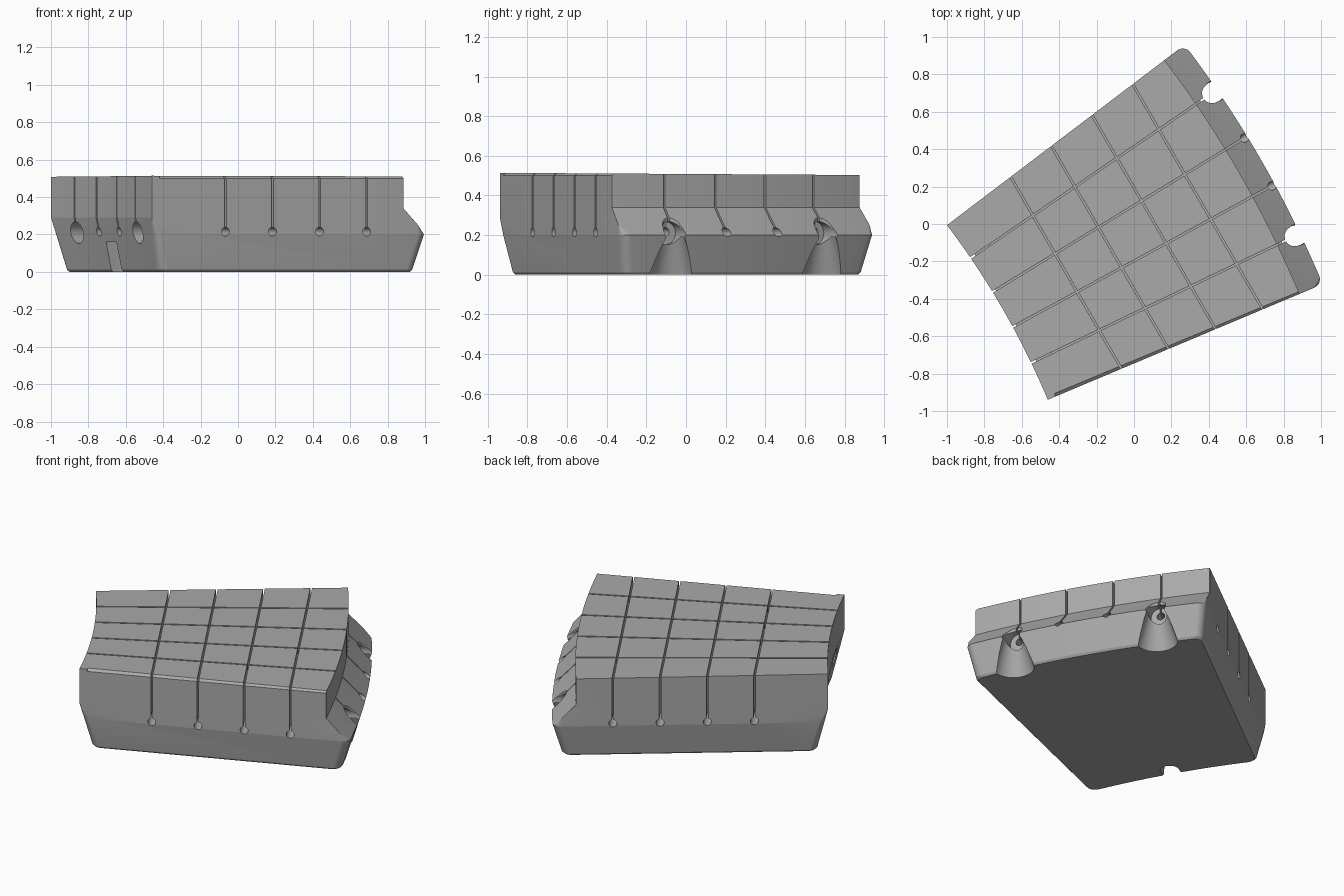
import bpy, bmesh
from math import sin, cos, pi, radians
from mathutils import Matrix, Vector

if "Cube" in bpy.data.objects:
    bpy.data.objects.remove(bpy.data.objects["Cube"], do_unlink=True)

CENTER = Vector((-4.425, -2.606, 0))   # axis the sector is swept around
HALF = radians(7.2)                    # half of the sector angle
MID = radians(30)
STEP = HALF * 2 / 5                    # angle between radial slots
HOLE_Z = 0.215

grey = bpy.data.materials.new("plain grey")
grey.use_nodes = True
grey.diffuse_color = (0.4, 0.4, 0.4, 1)
grey.node_tree.nodes["Principled BSDF"].inputs["Base Color"].default_value = (0.4, 0.4, 0.4, 1)


def frame(angle):
    return Matrix.Translation(CENTER) @ Matrix.Rotation(angle, 4, 'Z')


def make_object(name, bm):
    bmesh.ops.recalc_face_normals(bm, faces=bm.faces)
    mesh = bpy.data.meshes.new(name)
    bm.to_mesh(mesh)
    bm.free()
    mesh.materials.append(grey)
    obj = bpy.data.objects.new(name, mesh)
    bpy.context.collection.objects.link(obj)
    return obj


def loft(name, rings):
    bm = bmesh.new()
    loops = [[bm.verts.new(p) for p in ring] for ring in rings]
    for low, high in zip(loops, loops[1:]):
        for i in range(len(low)):
            j = (i + 1) % len(low)
            bm.faces.new((low[i], low[j], high[j], high[i]))
    bm.faces.new(loops[0][::-1])
    bm.faces.new(loops[-1])
    return make_object(name, bm)


def sector_ring(z, r_in, r_out, inset, c_in, c_out, arc=24, corner=12):
    """Rounded sector outline at one height."""
    polar = []
    corners = ((r_in, 1, -1, c_in), (r_out, -1, -1, c_out),
               (r_out, -1, 1, c_out), (r_in, 1, 1, c_in))
    for k, (r, into, side, c) in enumerate(corners):
        start = pi + k * pi / 2
        for i in range(corner + 1):
            a = start + i / corner * pi / 2
            edge = side * (HALF - (inset + c) / r)
            polar.append((r + into * c + c * cos(a), edge + c * sin(a) / r))
        if k % 2:                      # arc to the next corner
            nr, _, nside, nc = corners[(k + 1) % 4]
            a0, a1 = edge, nside * (HALF - (inset + nc) / nr)
            polar += [(r, a0 + (a1 - a0) * i / arc) for i in range(1, arc)]
    # the last arc lies on the inner side and runs from +angle to -angle
    ring = []
    n = len(polar) - (arc - 1)
    for r, a in polar[:n]:
        ring.append((r, a))
    ring += [(r_in, a) for r, a in polar[n:]]
    points = []
    for r, a in ring:
        p = frame(MID + a) @ Vector((r, 0, z))
        if z > 0.5:                    # top leans very slightly
            p.z = 0.514 - 0.006 * (p.y + 0.94)
        points.append(p)
    return points


# main body: tapered foot, undercut outer shoulder, straight upper block
levels = (
    (0, 4.37, 5.83, 0.04, 0.05, 0.05),
    (0.012, 4.36, 5.84, 0.03, 0.05, 0.05),
    (0.2, 4.318, 5.895, 0, 0.035, 0.05),
    (0.25, 4.308, 5.845, 0, 0.015, 0.003),
    (0.29, 4.3, 5.807, 0, 0.002, 0.002),
    (0.34, 4.3, 5.76, 0, 0.002, 0.002),
    (0.51, 4.3, 5.76, 0, 0.002, 0.002))
block = loft("slotted_block", [sector_ring(*level) for level in levels])


def cut(name, rings, matrix):
    cutter = loft(name, [[matrix @ Vector(p) for p in ring] for ring in rings])
    cutter.hide_render = True
    mod = block.modifiers.new(name, 'BOOLEAN')
    mod.operation = 'DIFFERENCE'
    mod.solver = 'EXACT'
    mod.object = cutter
    bpy.context.view_layer.objects.active = block
    bpy.ops.object.modifier_apply(modifier=name)
    bpy.data.objects.remove(cutter, do_unlink=True)


def circle(radius, n=48):
    return [(radius * cos(2 * pi * i / n), radius * sin(2 * pi * i / n)) for i in range(n)]


def keyhole(radius=0.023, half=0.005):
    """Round hole with a thin slot rising out of it."""
    gap = half / radius
    arc = [pi / 2 + gap + (2 * pi - 2 * gap) * i / 40 for i in range(41)]
    points = [(radius * cos(a), HOLE_Z + radius * sin(a)) for a in arc]
    return points + [(half, 0.6), (-half, 0.6)]


# four straight cross slots
for i in range(4):
    r = 4.69 + 0.271 * i
    cut("cross_slot", [[(r + p, y, z) for p, z in keyhole()] for y in (-1, 1)], frame(MID))

# four radial slots, the outer two with wide pockets at both ends
for k in (-1.5, -0.5, 0.5, 1.5):
    m = frame(MID + k * STEP)
    cut("radial_slot", [[(x, p, z) for p, z in keyhole()] for x in (4.2, 6)], m)
    if abs(k) > 1:
        for ends in ((4.2, 4.42), (5.77, 6)):
            cut("end_pocket", [[(x, p, 0.21 + q) for p, q in circle(0.058)] for x in ends], m)
        # flared notch through the outer shoulder
        cut("flared_notch", [[(5.86 + p, q, z) for p, q in circle(radius)]
                             for z, radius in ((-0.02, 0.128), (0.2, 0.055), (0.3, 0.05))], m)

# round-ended notch under the inner face
stadium = [(4.2, -0.055)] + [(4.41 + 0.055 * cos(a), 0.055 * sin(a))
           for a in (pi * (i / 24 - 0.5) for i in range(25))] + [(4.2, 0.055)]
cut("foot_notch", [[(x, y, z) for x, y in stadium] for z in (-0.1, 0.16)], frame(MID))

# chamfer along the front top edge
wedge = ((0.018, 0.53), (-0.03, 0.53), (-0.03, 0.47), (0.018, 0.513))
wedge = ((0.02, 0.516), (0.02, 0.55), (-0.02, 0.55), (-0.02, 0.484))
cut("edge_chamfer", [[(x, y, z) for y, z in wedge] for x in (4.345, 5.9)], frame(MID - HALF))

bpy.ops.object.select_all(action='DESELECT')
block.select_set(True)
bpy.context.view_layer.objects.active = block
bpy.ops.object.shade_smooth_by_angle(angle=radians(8))
